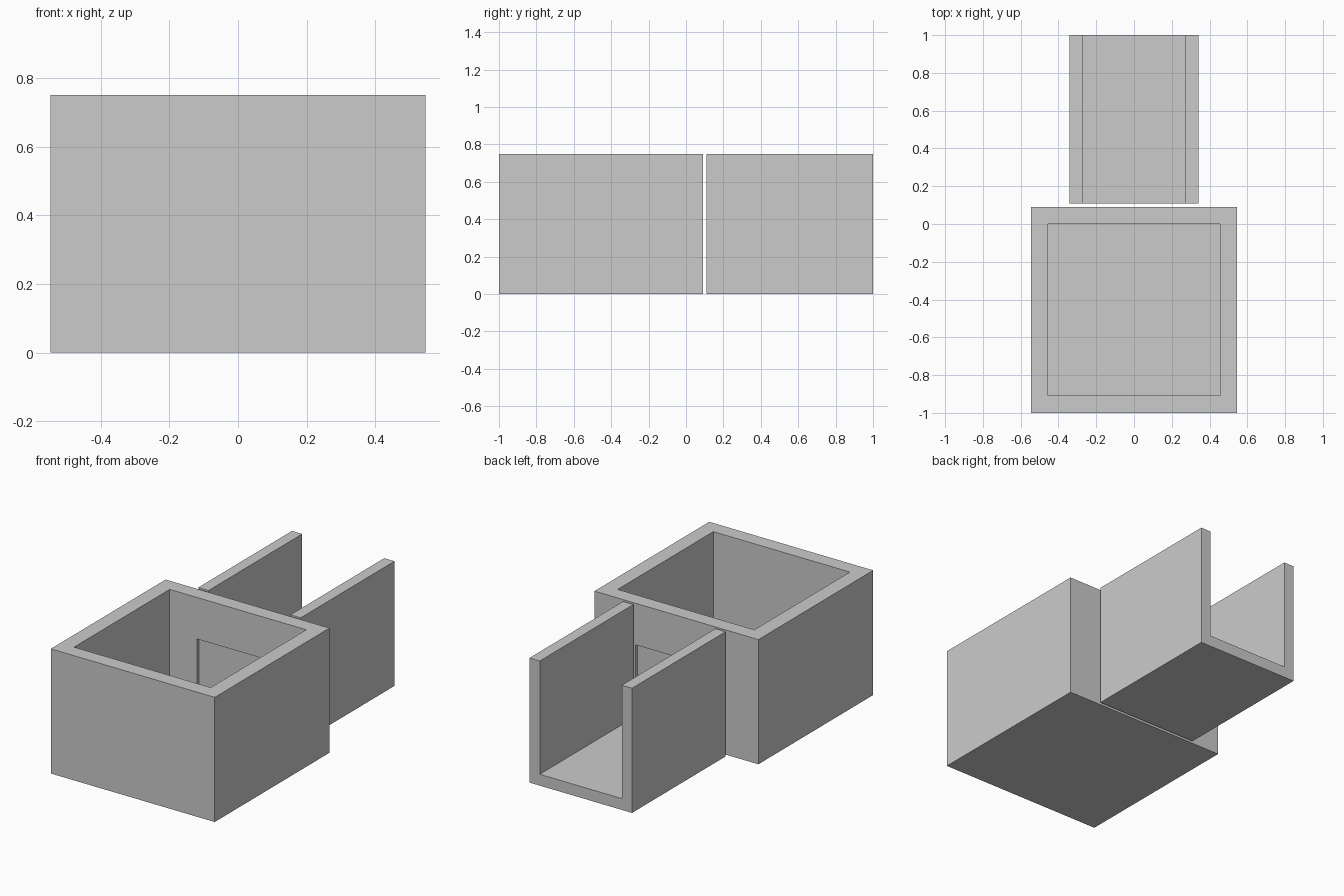
import bpy, bmesh

if "Cube" in bpy.data.objects:
    bpy.data.objects.remove(bpy.data.objects["Cube"])

U = 1 / 11           # module: the room's wall thickness
HEIGHT = 8.25 * U
FLOOR = 0.75 * U
DOOR_HALF = 3 * U
DOOR_TOP = 0.50


def extrude_profile(name, points, y0, y1):
    """Extrude an x-z outline along y into a solid."""
    bm = bmesh.new()
    face = bm.faces.new([bm.verts.new((x, y0, z)) for x, z in points])
    ext = bmesh.ops.extrude_face_region(bm, geom=[face])["geom"]
    moved = [v for v in ext if isinstance(v, bmesh.types.BMVert)]
    bmesh.ops.translate(bm, verts=moved, vec=(0, y1 - y0, 0))
    bmesh.ops.recalc_face_normals(bm, faces=bm.faces)
    mesh = bpy.data.meshes.new(name)
    bm.to_mesh(mesh)
    bm.free()
    obj = bpy.data.objects.new(name, mesh)
    bpy.context.collection.objects.link(obj)
    return obj


def box(name, half, y0, y1, z0, z1):
    return extrude_profile(
        name, [(-half, z0), (half, z0), (half, z1), (-half, z1)], y0, y1)


def cut(target, cutter):
    cutter.hide_render = True
    cutter.hide_viewport = True
    mod = target.modifiers.new(cutter.name, "BOOLEAN")
    mod.operation = "DIFFERENCE"
    mod.solver = "EXACT"
    mod.object = cutter


# Open-topped room with a doorway through its back wall
room = box("room", 6 * U, -1, U, 0, HEIGHT)
cut(room, box("room_cutter", 5 * U, -1 + U, 0, FLOOR, HEIGHT + 0.1))
cut(room, box("doorway_cutter", DOOR_HALF, -0.05, U + 0.05, FLOOR, DOOR_TOP))

# Door panel set back from both wall faces
box("door_panel", DOOR_HALF, 0.02, U - 0.02, FLOOR, DOOR_TOP)

# U-shaped corridor behind the room, separated by a narrow gap
outer = DOOR_HALF + FLOOR
right = [(outer, 0), (outer, HEIGHT), (DOOR_HALF, HEIGHT), (DOOR_HALF, FLOOR)]
left = [(-x, z) for x, z in reversed(right)]
extrude_profile("corridor", right + left, 1.2 * U, 1)
